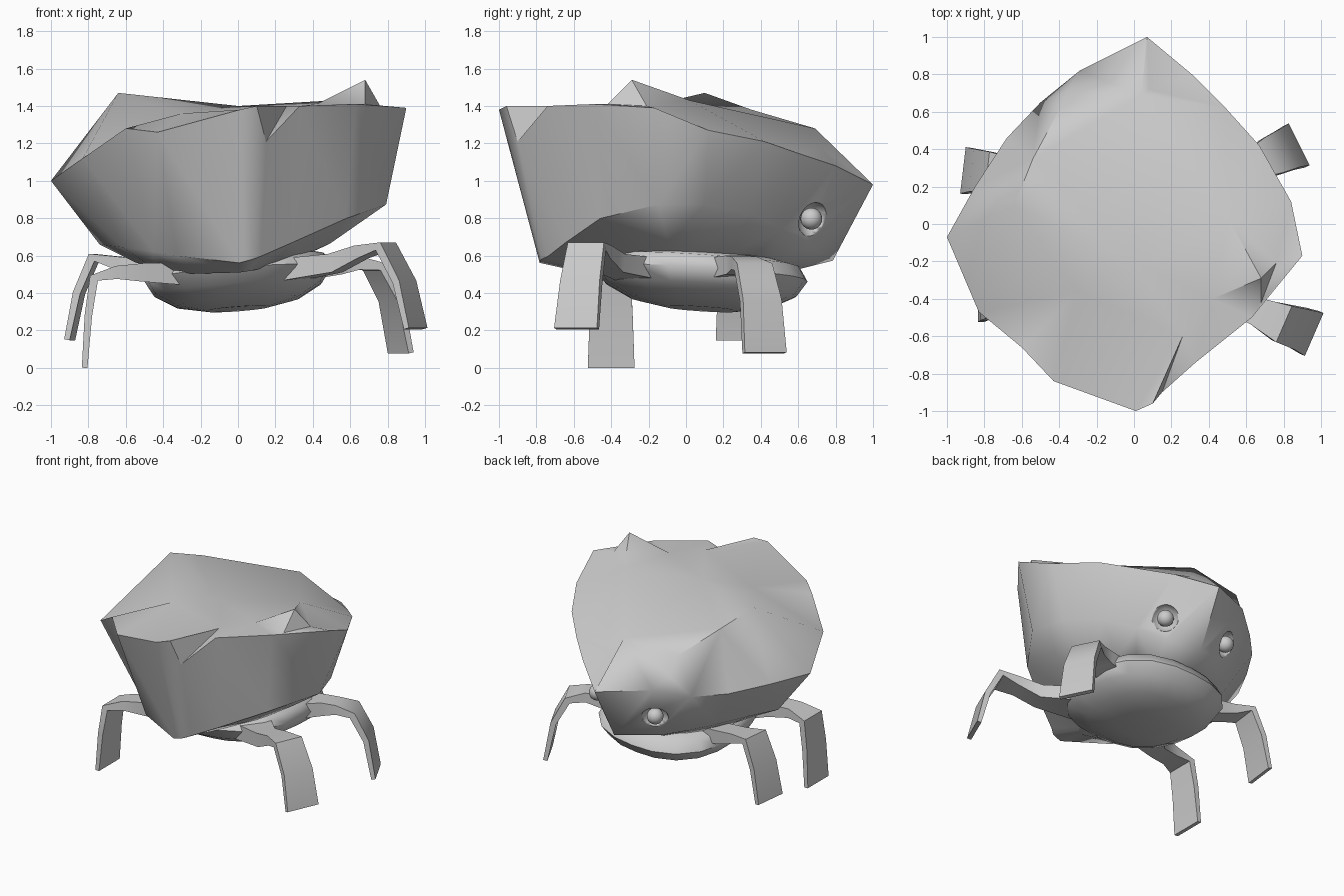
import bpy, bmesh, math
from mathutils import Vector
from mathutils.bvhtree import BVHTree
from mathutils.geometry import delaunay_2d_cdt

cube = bpy.data.objects.get("Cube")
if cube:
    bpy.data.objects.remove(cube)

stone = bpy.data.materials.new("light_stone_grey")
stone.use_nodes = True
GREY = (0.6, 0.6, 0.6, 1)
stone.diffuse_color = GREY
stone.node_tree.nodes["Principled BSDF"].inputs["Base Color"].default_value = GREY


def finish(name, bm, angle):
    bmesh.ops.recalc_face_normals(bm, faces=bm.faces)
    mesh = bpy.data.meshes.new(name)
    bm.to_mesh(mesh)
    bm.free()
    mesh.materials.append(stone)
    ob = bpy.data.objects.new(name, mesh)
    bpy.context.scene.collection.objects.link(ob)
    bpy.ops.object.select_all(action='DESELECT')
    ob.select_set(True)
    bpy.context.view_layer.objects.active = ob
    bpy.ops.object.shade_smooth_by_angle(angle=math.radians(angle))
    return ob


def bridge(bm, a, b):
    for i in range(len(a)):
        j = (i + 1) % len(a)
        bm.faces.new((a[i], a[j], b[j], b[i]))


def loft(name, rings, angle):
    bm = bmesh.new()
    loops = [[bm.verts.new(p) for p in ring] for ring in rings]
    for a, b in zip(loops, loops[1:]):
        bridge(bm, a, b)
    bm.faces.new(loops[0])
    bm.faces.new(loops[-1])
    return finish(name, bm, angle)


# Broken-rock shell: rim outline, then peaks and ledges on the top
rim = [(.9, -.17, 1.39), (.84, .12, 1.27), (.67, .42, 1.21), (.49, .62, 1.14),
       (.31, .8, 1.08), (.07, 1, .98), (-.29, .82, 1.02), (-.5, .65, .96),
       (-.68, .46, .96), (-.85, .2, .98), (-1, -.07, 1), (-.83, -.47, 1.12),
       (-.6, -.66, 1.28), (-.43, -.84, 1.26), (.01, -1, 1.38), (.1, -.96, 1.4),
       (.15, -.9, 1.21), (.33, -.74, 1.4), (.63, -.5, 1.41)]
inner = [(-.64, .1, 1.47), (.68, -.29, 1.54), (.51, .02, 1.43), (.76, -.21, 1.4),
         (-.38, .645, 1.24), (.04, .69, 1.28), (0, -.2, 1.4), (.26, -.6, 1.4),
         (-.54, .35, 1.38), (.42, -.4, 1.41), (-.36, .71, 1.1), (.08, .72, 1.18),
         (-.3, -.36, 1.36), (.68, -.42, 1.41)]
n = len(rim)
points = [Vector(p) for p in rim + inner]
ridges = [(0, 6), (0, 8), (8, 4), (4, 5), (5, 2), (2, 1), (1, 3), (1, 9), (1, 13)]
edges = [(i, (i + 1) % n) for i in range(n)] + [(n + a, n + b) for a, b in ridges]
edges += [(n, 10), (n + 12, 11), (n + 7, 14), (n + 7, 15), (n + 13, 0)]
result = delaunay_2d_cdt([p.xy for p in points], edges, [], 1, 1e-5)
tris, source = result[2], result[3]

bm = bmesh.new()
top = [bm.verts.new(p) for p in points]
for tri in tris:
    bm.faces.new([top[source[i][0]] for i in tri])

# Shell wall, arched over the legs, then the sloping underside
lower, under = [], []
for x, y, z in rim:
    r = math.hypot(x, y)
    c, s = x / r, y / r
    arch = .32 * max(c, 0) ** 1.2 + .1 * max(-c, 0) ** 1.2
    k = .78 + (.07 if c > 0 else .04) * c + .17 * max(-c * s, 0) * (c > 0)
    lower.append(bm.verts.new((x * k, y * k, .56 + arch)))
    u = x * .55
    under.append(bm.verts.new((u, y * .55, .5 + .4 * (u + .15) ** 2)))
bridge(bm, top[:n], lower)
bridge(bm, lower, under)
bm.faces.new(under)
bmesh.ops.triangulate(bm, faces=[f for f in bm.faces if len(f.verts) > 3])
bmesh.ops.recalc_face_normals(bm, faces=bm.faces)
surface = BVHTree.FromBMesh(bm)
shell = finish("shell", bm, 48)

# Eyes: a ball sitting in a carved round socket
for side, guess in (("left", (.36, .74, .76)), ("right", (-.26, .75, .74))):
    spot, normal = surface.find_nearest(Vector(guess))[:2]
    for part, radius, push in (("socket_cutter", .1, .03), ("eye", .058, -.01)):
        bm = bmesh.new()
        bmesh.ops.create_uvsphere(bm, u_segments=20, v_segments=12, radius=radius)
        bmesh.ops.translate(bm, verts=bm.verts, vec=spot + normal * push)
        ob = finish(side + "_" + part, bm, 60)
        if part != "eye":
            cut = shell.modifiers.new(side + "_socket", 'BOOLEAN')
            cut.operation = 'DIFFERENCE'
            cut.object = ob
            ob.hide_render = True
            ob.hide_set(True)
weighted = shell.modifiers.new("weighted_normals", 'WEIGHTED_NORMAL')
weighted.keep_sharp = True

# Belly: a shallow rounded bowl, squarer towards the hips
rings = []
for size, z in ((.7, .6), (.93, .57), (1, .5), (.9, .42), (.66, .35), (.33, .315)):
    ring = []
    for k in range(20):
        c, s = math.cos(math.tau * k / 20), math.sin(math.tau * k / 20)
        r = size * (abs(c) ** 2.5 + abs(s) ** 2.5) ** -.4
        ring.append((.5 * r * c, .08 + .57 * r * s, z + size * (.04 * c - .04 * s)))
    rings.append(ring)
loft("belly", rings, 60)

# Legs: flat straps that pinch at the hip and bend at the knee
legs = {
    "front_left_leg": ([(.25, -.22, .52), (.52, -.4, .56), (.66, -.47, .62),
                        (.79, -.53, .65), (.89, -.56, .46), (.95, -.585, .21)], (.1, .23)),
    "back_left_leg": ([(.25, .18, .52), (.52, .28, .55), (.62, .31, .56),
                       (.73, .36, .54), (.82, .4, .36), (.87, .42, .08)], (-.11, .22)),
    "back_right_leg": ([(-.25, .16, .5), (-.5, .26, .53), (-.64, .27, .56),
                        (-.77, .28, .59), (-.85, .285, .4), (-.9, .285, .15)], (.03, .25)),
    "front_right_leg": ([(-.25, -.18, .5), (-.5, -.34, .51), (-.65, -.38, .51),
                         (-.77, -.4, .48), (-.8, -.4, .28), (-.82, -.4, 0)], (0, .24)),
}
widths = (.3, .15, .15, .21, .23, .25)
depths = (.12, .1, .07, .05, .04, .03)
for name, (path, across) in legs.items():
    path = [Vector(p) for p in path]
    side = Vector((*across, 0)).normalized()
    rings = []
    for i, p in enumerate(path):
        along = path[min(i + 1, 5)] - path[max(i - 1, 0)]
        out = along.cross(side).normalized() * depths[i] / 2
        w = side * widths[i] / 2
        rings.append([p + w + out, p - w + out, p - w - out, p + w - out])
    loft(name, rings, 50)
